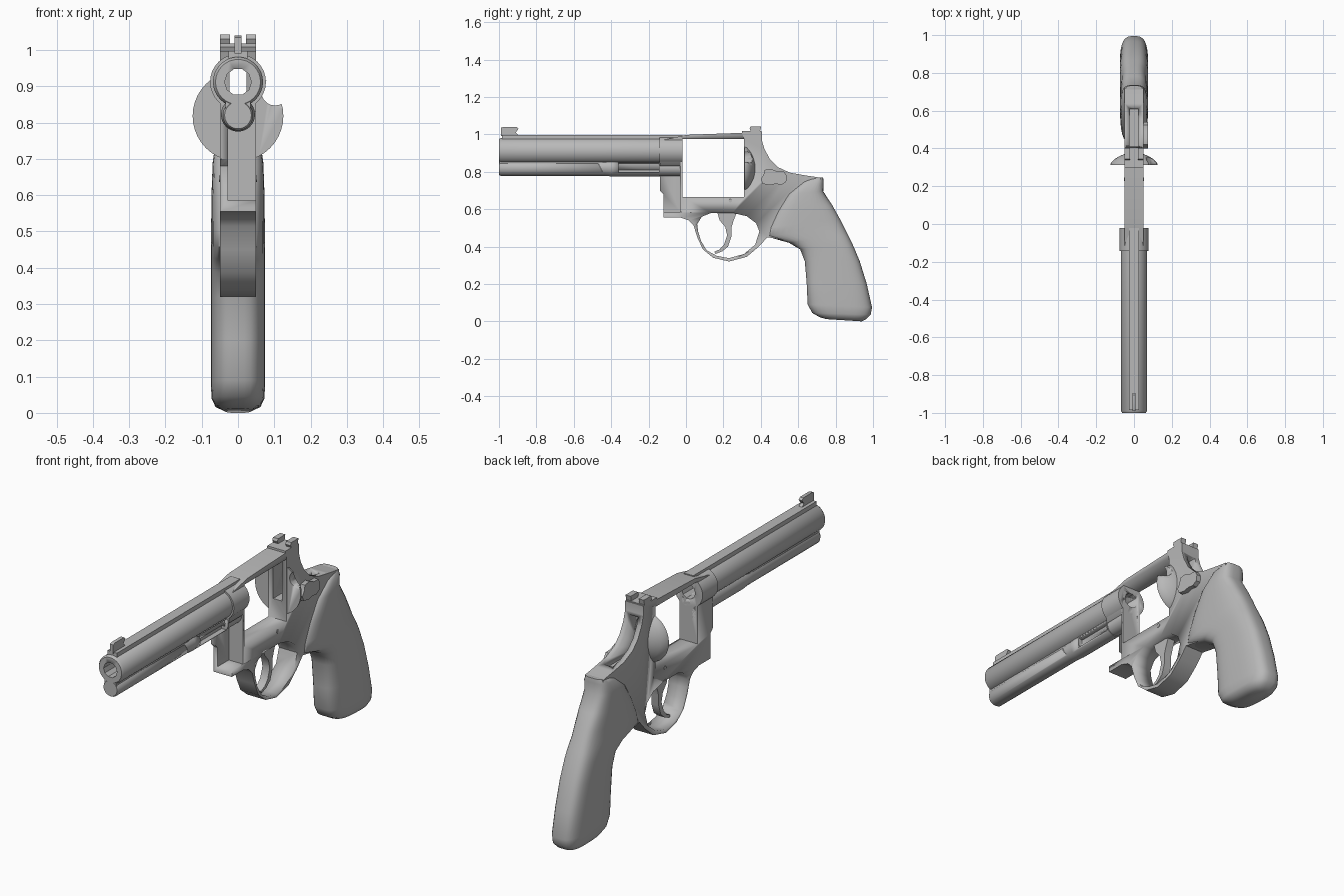
import bpy, bmesh, math
from mathutils import Vector

if "Cube" in bpy.data.objects:
    bpy.data.objects.remove(bpy.data.objects["Cube"])

grey = bpy.data.materials.new("plain_grey")
grey.diffuse_color = (0.48, 0.48, 0.48, 1)
grey.use_nodes = True
grey.node_tree.nodes["Principled BSDF"].inputs["Base Color"].default_value = grey.diffuse_color


def loft(name, rings, angle=35):
    """Skin a list of equal-length rings and cap both ends."""
    bm = bmesh.new()
    vs = [[bm.verts.new(p) for p in r] for r in rings]
    n = len(rings[0])
    for a, b in zip(vs, vs[1:]):
        for i in range(n):
            j = (i + 1) % n
            bm.faces.new((a[i], a[j], b[j], b[i]))
    bm.faces.new(vs[0][::-1])
    bm.faces.new(vs[-1])
    bmesh.ops.recalc_face_normals(bm, faces=bm.faces[:])
    me = bpy.data.meshes.new(name)
    bm.to_mesh(me)
    bm.free()
    me.materials.append(grey)
    ob = bpy.data.objects.new(name, me)
    bpy.context.collection.objects.link(ob)
    bpy.ops.object.select_all(action='DESELECT')
    ob.select_set(True)
    bpy.context.view_layer.objects.active = ob
    bpy.ops.object.shade_smooth_by_angle(angle=math.radians(angle))
    return ob


def plate(name, pts, x0, x1):
    """Side-view outline (y, z) extruded from x0 to x1."""
    return loft(name, [[(x, y, z) for y, z in pts] for x in (x0, x1)])


def box(name, x0, x1, y0, y1, z0, z1):
    return plate(name, [(y0, z0), (y1, z0), (y1, z1), (y0, z1)], x0, x1)


def lathe(name, profile, z, n=32, x=0):
    """Rings of (radius, y) round an axis along y."""
    return loft(name, [[(x + r * math.cos(2 * math.pi * i / n), y,
                         z + r * math.sin(2 * math.pi * i / n)) for i in range(n)]
                       for r, y in profile])


def cut(ob, cutters):
    """Apply boolean differences."""
    for c in cutters:
        m = ob.modifiers.new("cut", 'BOOLEAN')
        m.object, m.operation, m.solver = c, 'DIFFERENCE', 'EXACT'
        bpy.context.view_layer.objects.active = ob
        bpy.ops.object.modifier_apply(modifier=m.name)


# Cutters, removed at the end
window = box("cut_window", -.2, .2, -.02, .31, .665, .975)
guard_hole = plate("cut_guard", [
    (.06, .52), (.065, .48), (.08, .43), (.11, .38), (.165, .35), (.23, .338),
    (.31, .36), (.37, .41), (.392, .48), (.375, .525), (.325, .562), (.25, .58),
    (.135, .58), (.085, .56)], -.2, .2)
front_notch = box("cut_front_notch", -.028, .2, -.25, -.032, .585, .83)
slot = box("cut_slot", -.024, .024, .2, .61, .76, .955)
bore = lathe("cut_bore", [(.037, -1.1), (.037, 0)], .912, 10)
channel = box("cut_channel", .012, .2, -.36, -.145, .795, .848)
thumb = lathe("cut_thumb", [(.038, .25), (.038, .45)], .885, 20, x=.102)

# Main frame with trigger guard
frame = plate("frame", [
    (-.14, .965), (-.03, .99), (0, .997), (.3, 1.008), (.405, 1.015), (.405, .97),
    (.42, .92), (.45, .865), (.49, .825), (.555, .795), (.64, .78), (.72, .768),
    (.72, .70), (.62, .50), (.52, .435), (.435, .45), (.39, .40), (.325, .345),
    (.23, .32), (.145, .34), (.09, .385), (.06, .45), (.04, .515), (.015, .54),
    (-.03, .555), (-.12, .555), (-.12, .68), (-.14, .70)], -.05, .05)
cut(frame, [window, guard_hole, front_notch, slot, bore])

# Round recoil shield behind the window
shield = lathe("recoil_shield", [(.125, .312), (.122, .325), (.10, .345), (.075, .36),
                                 (.05, .37), (.01, .378)], .818, 40)
cut(shield, [slot, thumb])

# Barrel, collar, top rib and the lug underneath
barrel = lathe("barrel", [(.062, -1), (.069, -.99), (.069, -.13)], .912)
collar = lathe("barrel_collar", [(.077, -.142), (.077, -.02)], .912)
web = box("lug_web", -.034, .034, -.998, -.03, .81, .87)
lug = lathe("barrel_lug", [(.037, -1), (.042, -.992), (.042, -.02)], .820, 24)
sleeve = lathe("lug_sleeve", [(.040, -.48), (.047, -.40), (.047, -.14)], .822, 24)
for ob in (barrel, collar, web):
    cut(ob, [bore])
for ob in (web, lug, sleeve):
    cut(ob, [channel])
box("top_rib", -.026, .026, -.985, -.02, .965, .997)

# Sights
plate("front_sight", [(-.99, .99), (-.99, 1.035), (-.975, 1.04), (-.905, 1.04),
                      (-.895, 1.03), (-.91, 1.01), (-.89, .99)], -.009, .009)
box("rear_sight_base", -.05, .05, .30, .40, .995, 1.018)
for side, name in ((-1, "left"), (1, "right")):
    a, b = sorted((side * .022, side * .05))
    plate("rear_sight_post_" + name, [(.35, 1.01), (.395, 1.01), (.402, 1.043),
                                      (.345, 1.043), (.34, 1.03)], a, b)

# Trigger
plate("trigger", [
    (.165, .59), (.18, .54), (.21, .505), (.22, .46), (.203, .41), (.18, .385),
    (.152, .372), (.157, .36), (.195, .375), (.225, .40), (.242, .45), (.242, .50),
    (.255, .54), (.275, .59)], -.02, .02)

# Thumb latch and pin on the right side
plate("thumb_latch", [
    (.40, .76), (.41, .735), (.45, .728), (.48, .735), (.51, .73), (.535, .745),
    (.54, .775), (.525, .80), (.49, .80), (.455, .815), (.42, .81), (.415, .785)],
    .045, .073)
plate("frame_pin", [(.237 + .009 * math.cos(i * math.pi / 5),
                     .645 + .009 * math.sin(i * math.pi / 5)) for i in range(10)],
      -.052, .053)

# Grip: rounded-box sections running from front edge to back edge
stations = [  # front y, z, back y, z, half width
    (.67, .768, .733, .77, .046), (.62, .745, .736, .748, .062), (.54, .68, .734, .695, .070),
    (.48, .59, .783, .62, .073), (.435, .50, .822, .55, .074), (.425, .455, .845, .505, .074),
    (.55, .42, .868, .46, .075), (.61, .385, .89, .415, .075), (.635, .32, .93, .32, .075),
    (.645, .20, .967, .20, .075), (.65, .09, .995, .075, .075), (.675, .045, .988, .035, .073),
    (.715, .022, .965, .013, .062), (.75, .012, .94, .0, .035)]


def power(v, p=2 / 3.2):
    return math.copysign(abs(v) ** p, v)


rings = []
for fy, fz, by, bz, w in stations:
    f, b = Vector((0, fy, fz)), Vector((0, by, bz))
    ring = []
    for i in range(32):
        t = 2 * math.pi * (i + .5) / 32
        p = (f + b) / 2 + (b - f) / 2 * power(math.cos(t))
        ring.append((w * power(math.sin(t)), p.y, p.z))
    rings.append(ring)
loft("grip", rings, 50)

for c in (window, guard_hole, front_notch, slot, bore, channel, thumb):
    bpy.data.objects.remove(c)
